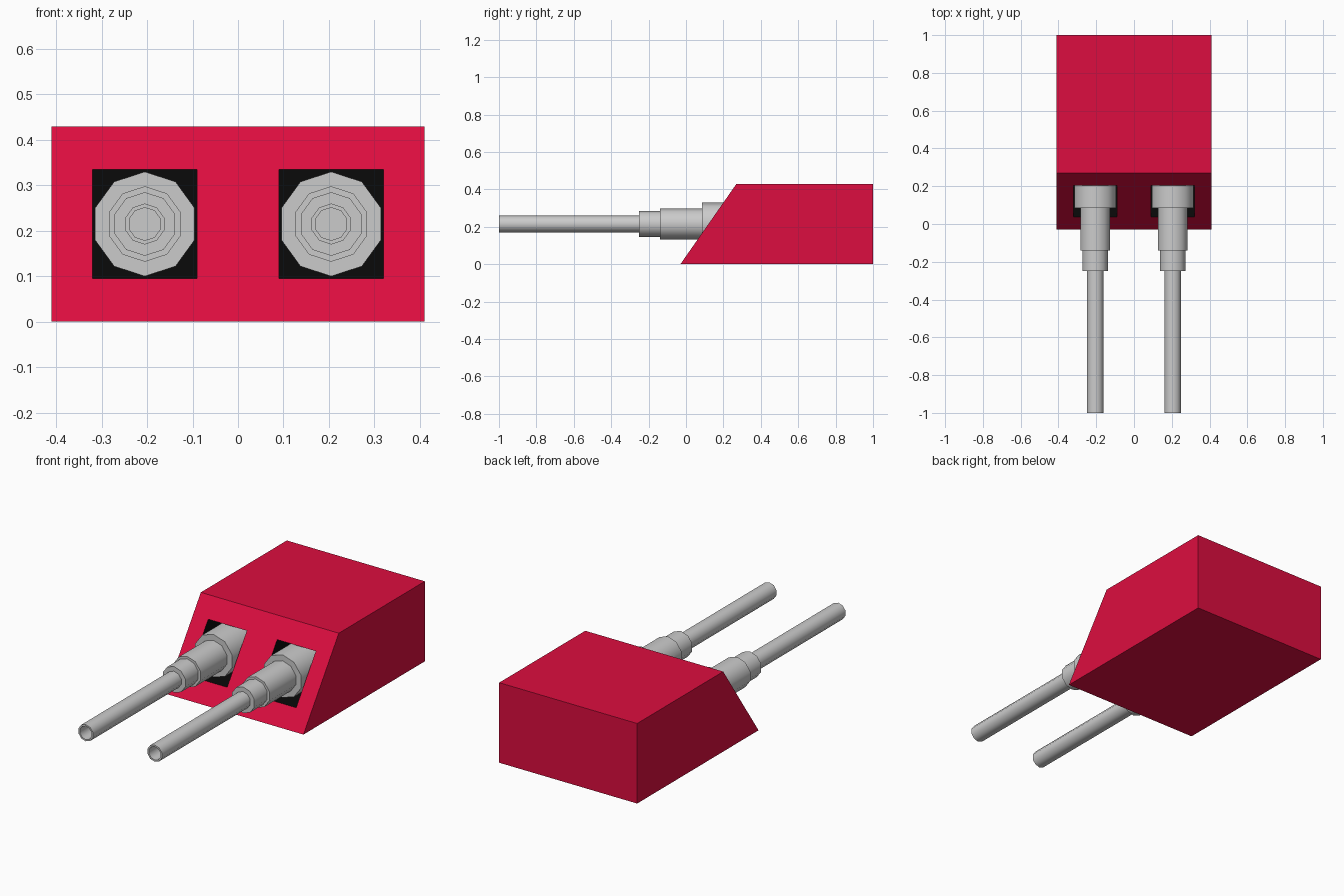
import bpy, bmesh, math

if "Cube" in bpy.data.objects:
    bpy.data.objects.remove(bpy.data.objects["Cube"])

AXIS_X, AXIS_Z = 0.205, 0.215
SIDES = 10
POCKET_BACK = 0.30


def material(name, color):
    m = bpy.data.materials.new(name)
    m.diffuse_color = color
    m.use_nodes = True
    m.node_tree.nodes["Principled BSDF"].inputs["Base Color"].default_value = m.diffuse_color
    return m


def finish(bm, name, mats=()):
    bmesh.ops.recalc_face_normals(bm, faces=bm.faces)
    me = bpy.data.meshes.new(name)
    bm.to_mesh(me)
    bm.free()
    ob = bpy.data.objects.new(name, me)
    bpy.context.collection.objects.link(ob)
    for m in mats:
        me.materials.append(m)
    bpy.ops.object.select_all(action='DESELECT')
    ob.select_set(True)
    bpy.context.view_layer.objects.active = ob
    bpy.ops.object.shade_smooth_by_angle(angle=math.radians(40))
    return ob


# Wedge-fronted housing: sloped front is a grid with two square openings
def housing():
    xs = [-0.41, -0.32, -0.09, 0.09, 0.32, 0.41]
    zs = [0, 0.095, 0.335, 0.43]
    bm = bmesh.new()
    g = [[bm.verts.new((x, -0.03 + 0.30 * z / 0.43, z)) for x in xs] for z in zs]
    bl, br, tr, tl = [bm.verts.new((x, 1, z)) for x, z in
                      ((xs[0], 0), (xs[-1], 0), (xs[-1], 0.43), (xs[0], 0.43))]
    for r in range(3):
        for c in range(5):
            loop = [g[r][c], g[r][c + 1], g[r + 1][c + 1], g[r + 1][c]]
            if r == 1 and c in (1, 3):
                # Dark pocket running back behind the opening
                back = [bm.verts.new((v.co.x, POCKET_BACK, v.co.z)) for v in loop]
                walls = [bm.faces.new((loop[i], loop[(i + 1) % 4],
                                       back[(i + 1) % 4], back[i])) for i in range(4)]
                for f in walls + [bm.faces.new(back)]:
                    f.material_index = 1
            else:
                bm.faces.new(loop)
    # Back, top, bottom and sides
    bm.faces.new((bl, br, tr, tl))
    bm.faces.new(g[3] + [tr, tl])
    bm.faces.new(g[0] + [br, bl])
    bm.faces.new([row[0] for row in g] + [tl, bl])
    bm.faces.new([row[-1] for row in g] + [tr, br])
    return finish(bm, "housing", (material("red", (0.72, 0.004, 0.05, 1)),
                                  material("black", (0.003, 0.003, 0.003, 1))))


# Stepped ten-sided barrel with a bored muzzle, turned around the y axis
def barrel(name, x):
    profile = [(0.036, -0.88), (0.036, -1.0), (0.045, -1.0), (0.045, -0.25),
               (0.07, -0.25), (0.07, -0.14), (0.083, -0.14), (0.083, 0.085),
               (0.115, 0.085), (0.115, POCKET_BACK - 0.002)]
    bm = bmesh.new()
    rings = []
    for r, y in profile:
        rings.append([bm.verts.new((x + r * math.sin(a), y, AXIS_Z + r * math.cos(a)))
                      for a in (math.tau * i / SIDES for i in range(SIDES))])
    for a, b in zip(rings, rings[1:]):
        for i in range(SIDES):
            j = (i + 1) % SIDES
            bm.faces.new((a[i], a[j], b[j], b[i]))
    bm.faces.new(rings[0])
    bm.faces.new(rings[-1])
    return finish(bm, name)


housing()
for side, s in (("left", -1), ("right", 1)):
    barrel(side + "_barrel", s * AXIS_X)
